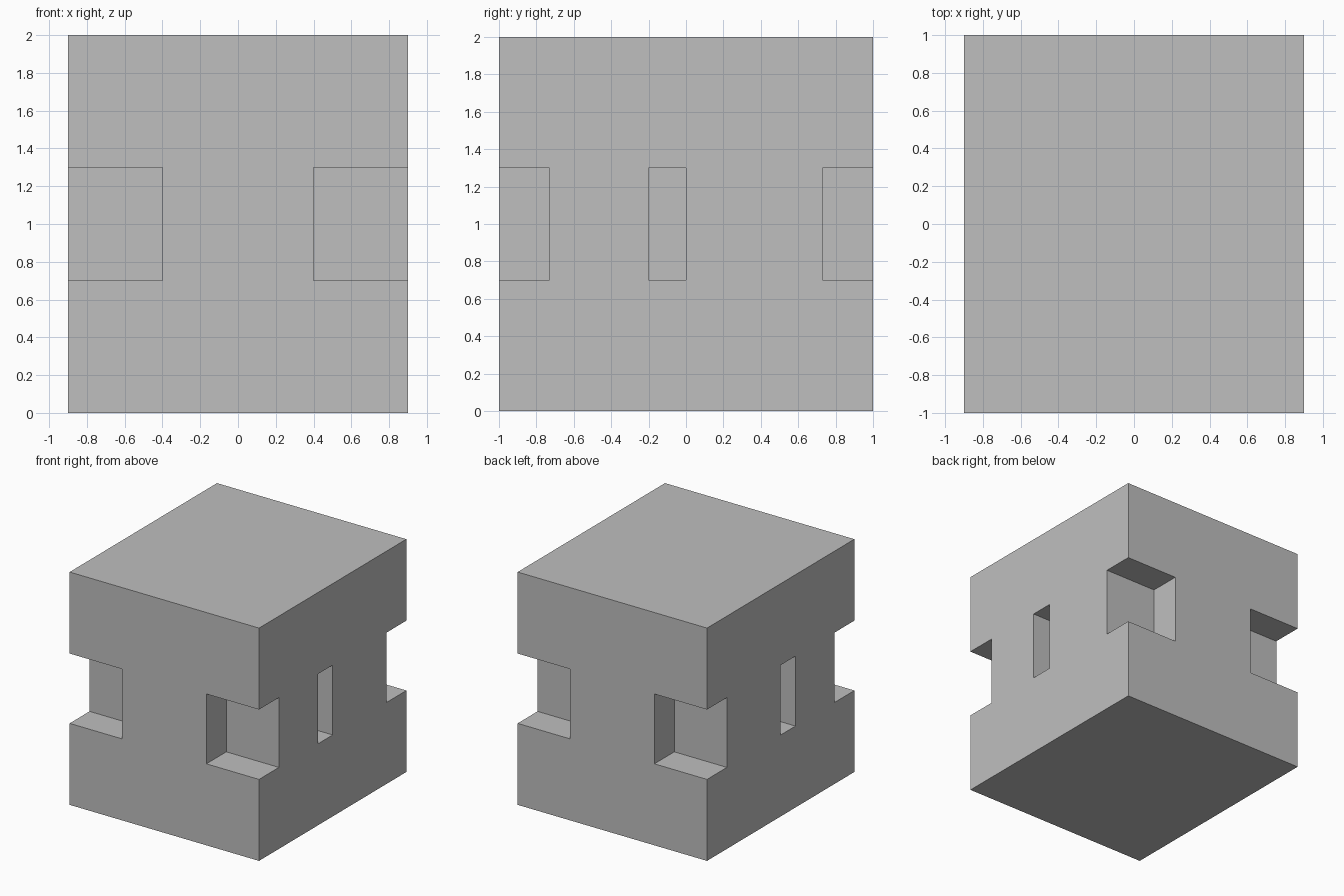
import bpy
from mathutils import Vector

if "Cube" in bpy.data.objects:
    bpy.data.objects.remove(bpy.data.objects["Cube"], do_unlink=True)

# Single plain grey material
grey = bpy.data.materials.new("plain_grey")
grey.use_nodes = True
colour = (0.52, 0.52, 0.52, 1)
grey.diffuse_color = colour
grey.node_tree.nodes["Principled BSDF"].inputs["Base Color"].default_value = colour


def box(name, low, high):
    """Axis-aligned box between two opposite corners."""
    low, high = Vector(low), Vector(high)
    bpy.ops.mesh.primitive_cube_add(size=1)
    obj = bpy.context.object
    obj.name = name
    for v in obj.data.vertices:
        v.co = (low + high) / 2 + v.co * (high - low)
    obj.data.materials.append(grey)
    return obj


def cut(target, cutter):
    """Subtract the cutter from the target, then discard it."""
    cutter.hide_render = True
    mod = target.modifiers.new("cut", "BOOLEAN")
    mod.operation = "DIFFERENCE"
    mod.solver = "EXACT"
    mod.object = cutter
    bpy.context.view_layer.objects.active = target
    bpy.ops.object.modifier_apply(modifier=mod.name)
    bpy.data.objects.remove(cutter, do_unlink=True)


half_x, half_y, height = 0.9, 1.0, 2.0
notch_x, notch_y = 0.4, 0.73      # inner walls of the notches
bottom, top = 0.7, 1.3            # shared height of all recesses
over = 0.1                        # cutter overshoot

# Solid block
block = box("notched_block", (-half_x, -half_y, 0), (half_x, half_y, height))

for side in (-1, 1):
    # Corner notches, front and back
    for end in (-1, 1):
        xs = sorted((side * notch_x, side * (half_x + over)))
        ys = sorted((end * notch_y, end * (half_y + over)))
        cut(block, box("corner_notch_cutter",
                       (xs[0], ys[0], bottom), (xs[1], ys[1], top)))
    # Narrow slot in the side face
    xs = sorted((side * notch_x, side * (half_x + over)))
    cut(block, box("side_slot_cutter",
                   (xs[0], -0.2, bottom), (xs[1], 0, top)))

for poly in block.data.polygons:
    poly.use_smooth = False
